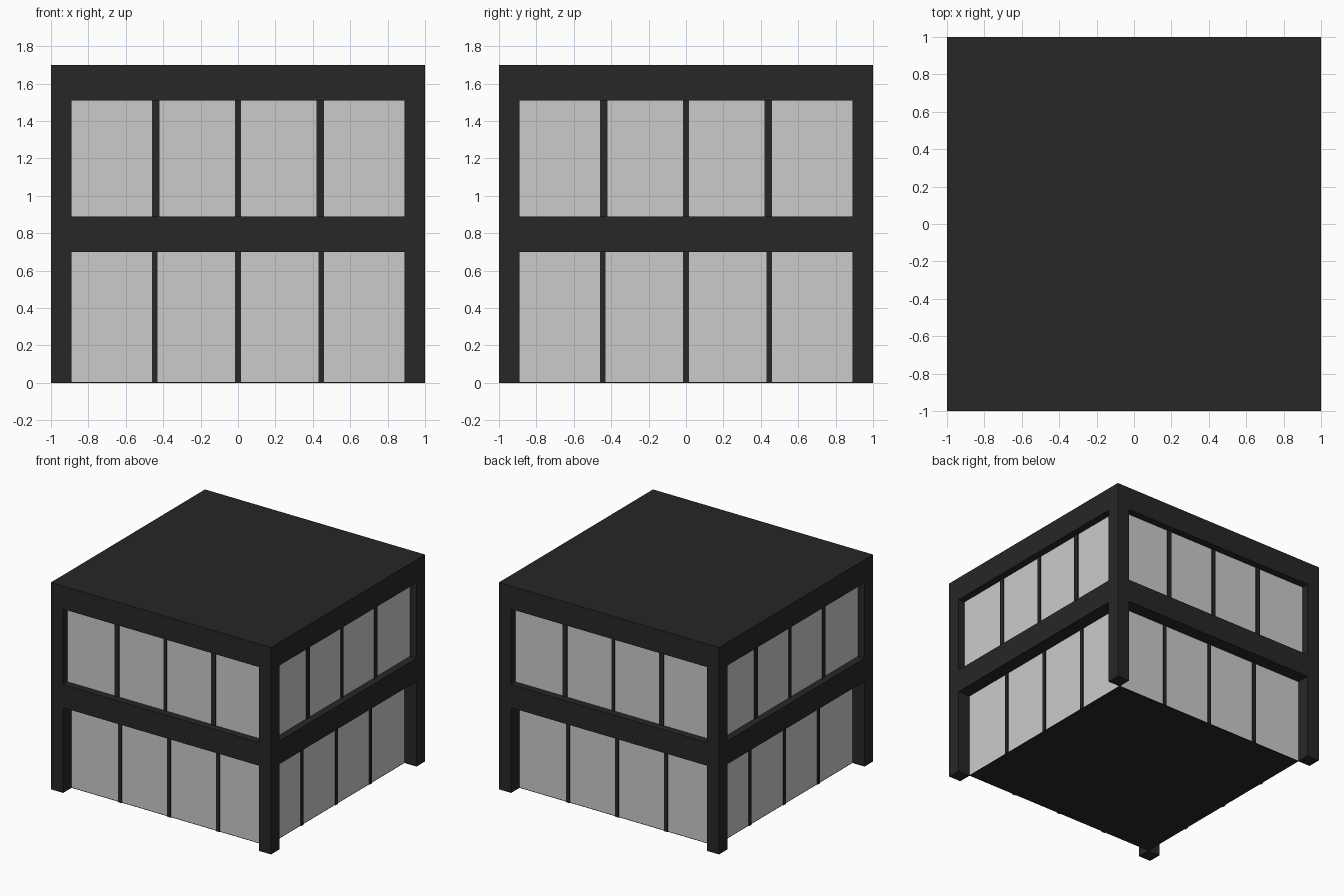
import bpy
from mathutils import Matrix
from math import pi

if "Cube" in bpy.data.objects:
    bpy.data.objects.remove(bpy.data.objects["Cube"])


def material(name, value):
    m = bpy.data.materials.new(name)
    m.diffuse_color = (value, value, value, 1)
    m.use_nodes = True
    m.node_tree.nodes["Principled BSDF"].inputs["Base Color"].default_value = m.diffuse_color
    return m


DARK = material("dark_frame", 0.02)


def box(name, lo, hi, mat=None, turn=0):
    """Box between two corners, turned about the z axis by quarter turns."""
    bpy.ops.mesh.primitive_cube_add(size=1)
    ob = bpy.context.object
    ob.name = name
    size = [b - a for a, b in zip(lo, hi)]
    mid = [(a + b) / 2 for a, b in zip(lo, hi)]
    ob.data.transform(Matrix.Rotation(turn * pi / 2, 4, 'Z')
                      @ Matrix.Translation(mid)
                      @ Matrix.Diagonal((*size, 1)))
    if mat:
        ob.data.materials.append(mat)
    return ob


POST = 0.11
IN = 1 - POST

# Floor slabs: thin ground plate, middle slab and roof
box("ground_plate", (-IN, -IN, 0), (IN, IN, 0.005), DARK)
box("middle_slab", (-1, -1, 0.70), (1, 1, 0.89), DARK)
box("roof_slab", (-1, -1, 1.51), (1, 1, 1.70), DARK)

# Storeys: name, bottom, top, glass recess, side mullion centre and width
STOREYS = [
    ("lower", 0.0, 0.70, 0.11, 0.445, 0.03),
    ("upper", 0.89, 1.51, 0.06, 0.44, 0.04),
]

for side, turn in (("front", 0), ("right", 1), ("back", 2), ("left", 3)):
    for level, z0, z1, recess, centre, width in STOREYS:
        y = -1 + recess
        # Corner post
        box(f"{level}_{side}_corner_post", (-1, -1, z0), (-IN, -IN, z1), DARK, turn)
        # Window band between the posts
        base = max(z0, 0.005)
        box(f"{level}_{side}_glass", (-IN, y, base), (IN, y + 0.02, z1), None, turn)
        # Mullions dividing the band into four panes
        for i, (x, w) in enumerate(((-centre, width), (0, 0.03), (centre, width))):
            box(f"{level}_{side}_mullion_{i + 1}",
                (x - w / 2, y - 0.008, z0), (x + w / 2, y + 0.02, z1), DARK, turn)
